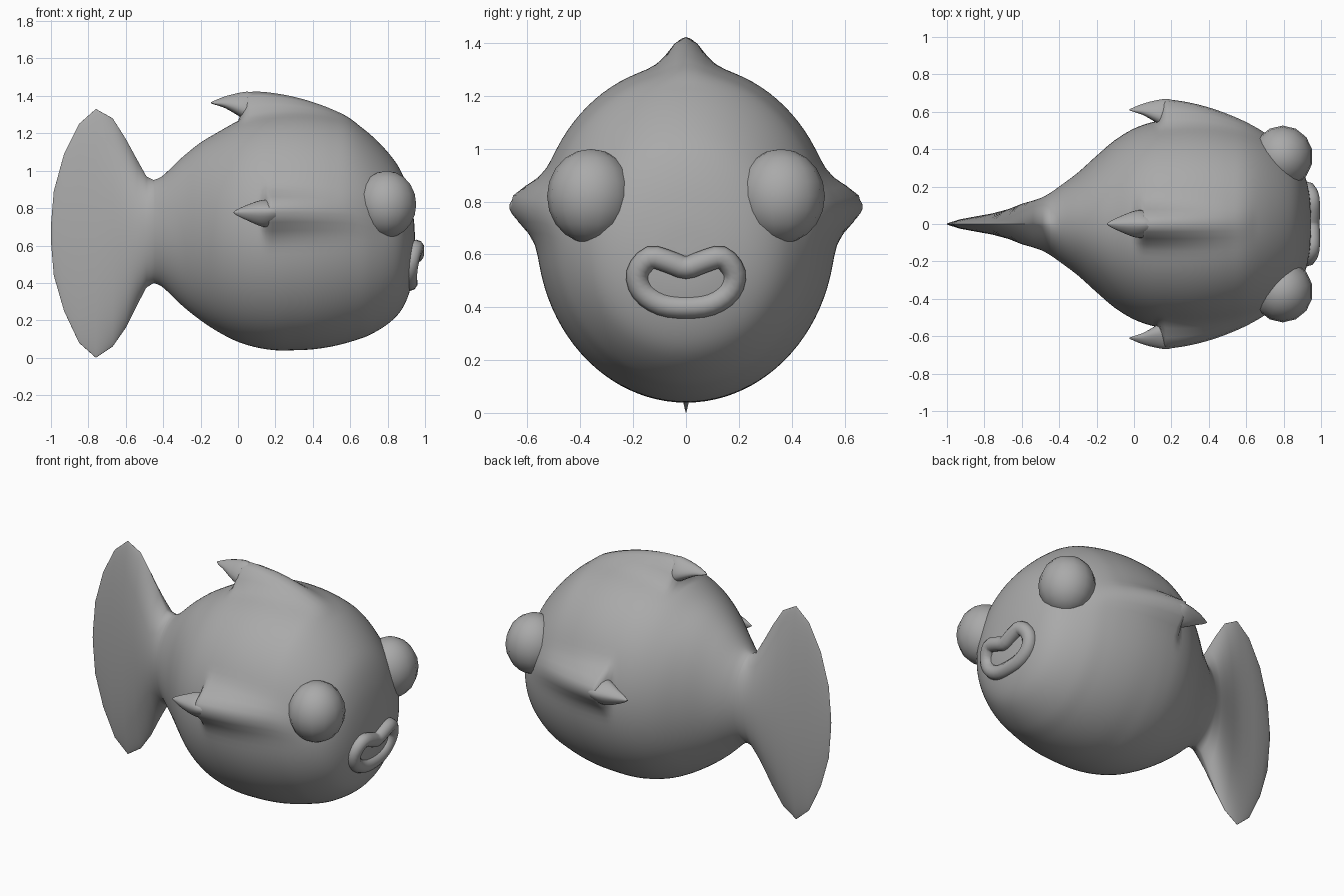
import bpy, bmesh
from math import sin, cos, pi, radians, exp, copysign
from mathutils import Vector

cube = bpy.data.objects.get("Cube")
if cube:
    bpy.data.objects.remove(cube, do_unlink=True)

grey = bpy.data.materials.new("plain grey")
grey.use_nodes = True
grey.diffuse_color = (0.4, 0.4, 0.4, 1)
grey.node_tree.nodes["Principled BSDF"].inputs["Base Color"].default_value = (0.4, 0.4, 0.4, 1)

AXIS_Z = 0.68


def finish(name, bm):
    bmesh.ops.recalc_face_normals(bm, faces=bm.faces)
    mesh = bpy.data.meshes.new(name)
    bm.to_mesh(mesh)
    bm.free()
    mesh.shade_smooth()
    mesh.materials.append(grey)
    obj = bpy.data.objects.new(name, mesh)
    bpy.context.collection.objects.link(obj)
    return obj


def loft(name, rings, closed=False):
    """Skin a list of point rings; cap the ends unless the loft is a loop."""
    bm = bmesh.new()
    loops = [[bm.verts.new(p) for p in ring] for ring in rings]
    n = len(loops[0])
    pairs = list(zip(loops, loops[1:]))
    if closed:
        pairs.append((loops[-1], loops[0]))
    else:
        bm.faces.new(loops[0])
        bm.faces.new(loops[-1])
    for a, b in pairs:
        for i in range(n):
            j = (i + 1) % n
            bm.faces.new((a[i], a[j], b[j], b[i]))
    return finish(name, bm)


def smooth_path(points, steps, closed=False):
    """Catmull-Rom interpolation of tuples."""
    pts = [Vector(p) for p in points]
    n = len(pts)
    out = []
    for i in range(n if closed else n - 1):
        if closed:
            a, b, c, d = (pts[(i + k) % n] for k in (-1, 0, 1, 2))
        else:
            a, b, c, d = (pts[min(max(i + k, 0), n - 1)] for k in (-1, 0, 1, 2))
        for s in range(steps):
            t = s / steps
            out.append(b + (c - a) * (t / 2) + (a * 2 - b * 5 + c * 4 - d) * (t * t / 2)
                       + (b * 3 - a - c * 3 + d) * (t ** 3 / 2))
    if not closed:
        out.append(pts[-1])
    return out


# Fins: angle around the body, shift along x, ridge height, radial shift
FINS = {
    "dorsal_fin": (radians(90), 0, 0.135, 0),
    "left_side_fin": (radians(9), 0.12, 0.12, -0.065),
    "right_side_fin": (radians(171), 0.12, 0.12, -0.065),
}


def ridge(x, a):
    """Swelling of the body that flows back into each fin."""
    total = 0
    for angle, shift, height, _ in FINS.values():
        t = x - shift
        rise = min(max(t / 0.05, 0), 1)
        rise = rise * rise * (3 - 2 * rise)
        fade = max(0, 1 - max(t - 0.05, 0) / 0.6) ** 1.1
        d = ((a - angle + pi) % (2 * pi) - pi) * 0.62
        total += height * rise * fade * exp(-(d / 0.09) ** 2)
    return total


# Body and tail: stations of x, bottom, top, half width
tail = [(-1, .62, .71, .003), (-.985, .44, .89, .008), (-.93, .25, 1.09, .025),
        (-.85, .08, 1.25, .04), (-.76, 0, 1.33, .056), (-.67, .06, 1.28, .08),
        (-.6, .16, 1.17, .108), (-.54, .28, 1.06, .125), (-.49, .375, .97, .142)]
trunk = [(-.45, .4, .95, .165), (-.4, .375, .975, .2), (-.3, .28, 1.07, .275),
         (-.2, .2, 1.15, .365), (-.1, .135, 1.21, .45), (0, .085, 1.265, .51),
         (.1, .055, 1.3, .545), (.2, .04, 1.315, .56), (.3, .04, 1.32, .565),
         (.4, .045, 1.315, .56), (.5, .06, 1.3, .545), (.6, .085, 1.27, .52),
         (.7, .12, 1.2, .48), (.8, .18, 1.1, .415), (.87, .25, 1, .345),
         (.915, .345, .88, .255), (.94, .46, .74, .14), (.947, .58, .62, .02)]
SIDES = 96
rings = []
for x, low, high, width in tail + [tuple(v) for v in smooth_path(trunk, 6)]:
    mid, half = (low + high) / 2, (high - low) / 2
    thin = 1 + 0.6 * min(max((-.4 - x) / 0.2, 0), 1)
    ring = []
    for i in range(SIDES):
        a = 2 * pi * i / SIDES
        c, s = cos(a), sin(a)
        bump = ridge(x, a)
        ring.append((x, copysign(abs(c) ** thin, c) * width + c * bump, mid + s * (half + bump)))
    rings.append(ring)
loft("body_and_tail", rings)

# Swept-back fin tips: x, inner height, outer height, half width
horn = [(.12, 1.25, 1.405, .05), (.06, 1.26, 1.422, .07), (0, 1.295, 1.415, .066),
        (-.07, 1.335, 1.397, .04), (-.12, 1.352, 1.377, .018), (-.145, 1.36, 1.366, .002)]
for name, (angle, shift, _, radial) in FINS.items():
    rings = []
    for x, inner, outer, width in smooth_path(horn, 4):
        ring = []
        for i in range(20):
            a = 2 * pi * i / 20
            r = (inner + outer) / 2 + (outer - inner) / 2 * cos(a) - AXIS_Z + radial
            s = width * sin(a) * (1 - 0.35 * cos(a))
            ring.append((x + shift, r * cos(angle) - s * sin(angle),
                         AXIS_Z + r * sin(angle) + s * cos(angle)))
        rings.append(ring)
    loft(name, rings)

# Bulging eyes
for name, side in (("left_eye", 1), ("right_eye", -1)):
    bm = bmesh.new()
    bmesh.ops.create_uvsphere(bm, u_segments=14, v_segments=10, radius=1)
    bmesh.ops.scale(bm, vec=(.162, .166, .179), verts=bm.verts)
    bmesh.ops.translate(bm, vec=(.795, .36 * side, .82), verts=bm.verts)
    finish(name, bm)

# Heart-shaped lips: a tube around a mirrored outline of y, z
half_lip = [(.065, .572), (.135, .588), (.183, .53), (.165, .46), (.095, .412)]
outline = [(0, .55)] + half_lip + [(0, .4)] + [(-y, z) for y, z in reversed(half_lip)]
path = [Vector((.918 + .22 * (p.y - .4) - .5 * p.x * p.x, p.x, p.y))
        for p in smooth_path(outline, 3, closed=True)]
rings = []
for i, p in enumerate(path):
    along = (path[(i + 1) % len(path)] - path[i - 1]).normalized()
    out = along.cross(Vector((1, 0, 0))).normalized()
    fore = out.cross(along).normalized()
    rings.append([p + (out * cos(2 * pi * k / 10) + fore * sin(2 * pi * k / 10)) * .043
                  for k in range(10)])
loft("lips", rings, closed=True)
